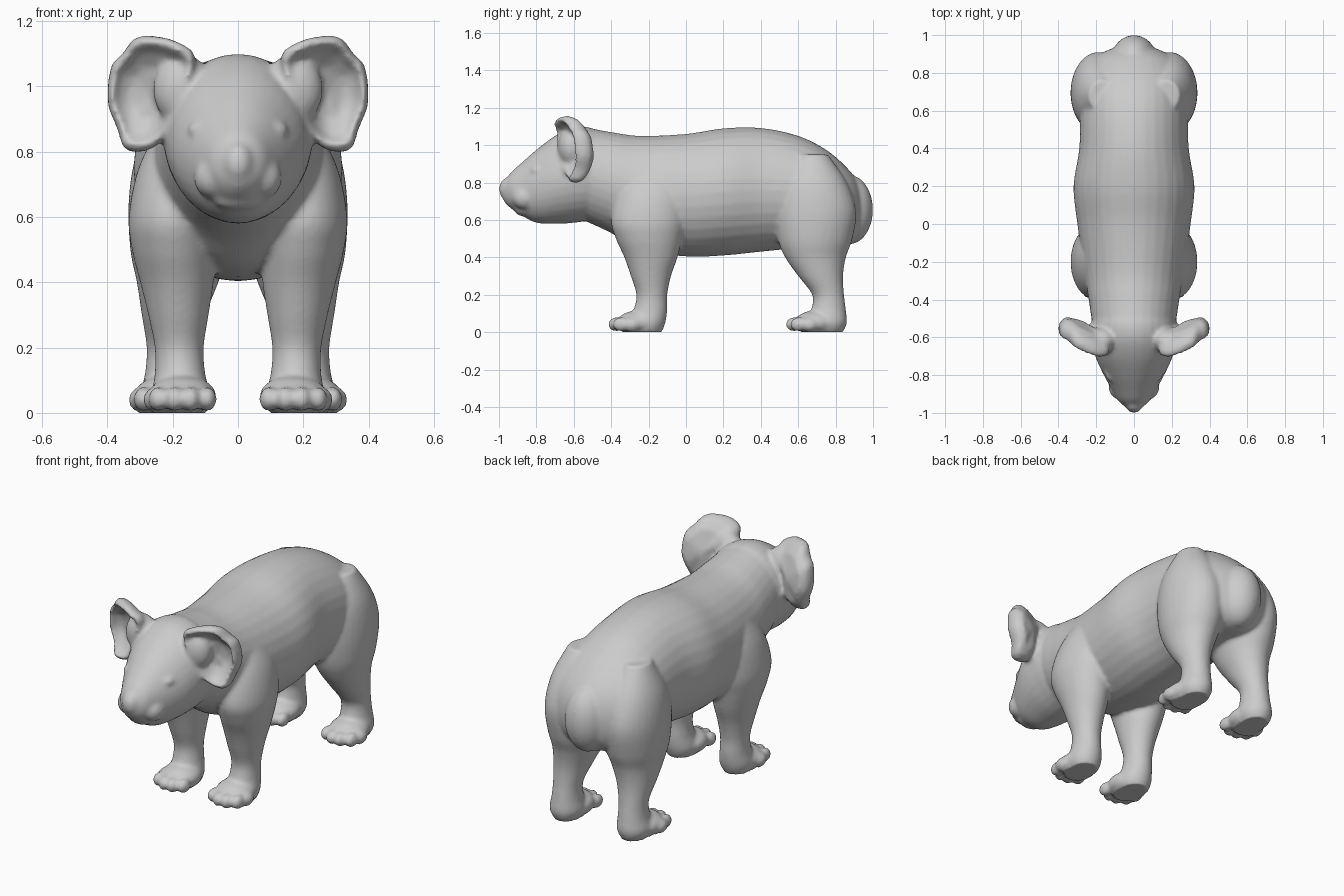
import bpy, bmesh, math
from mathutils import Vector

if "Cube" in bpy.data.objects:
    bpy.data.objects.remove(bpy.data.objects["Cube"])

fur = bpy.data.materials.new("soft grey")
fur.use_nodes = True
GREY = (0.6, 0.6, 0.6, 1)
fur.diffuse_color = GREY
fur.node_tree.nodes["Principled BSDF"].inputs["Base Color"].default_value = GREY
parts = []
SIDES = 32


def add_object(name, bm):
    bmesh.ops.recalc_face_normals(bm, faces=bm.faces)
    mesh = bpy.data.meshes.new(name)
    bm.to_mesh(mesh)
    bm.free()
    ob = bpy.data.objects.new(name, mesh)
    bpy.context.collection.objects.link(ob)
    parts.append(ob)
    return ob


def smooth_path(points, steps=5, closed=False):
    """Catmull-Rom curve through tuples of any length."""
    pts = [Vector(p) for p in points]
    n, out = len(pts), []
    for i in range(n if closed else n - 1):
        if closed:
            a, b, c, d = (pts[(i + k) % n] for k in (-1, 0, 1, 2))
        else:
            a, b, c, d = (pts[min(max(i + k, 0), n - 1)] for k in (-1, 0, 1, 2))
        for s in range(steps):
            t = s / steps
            out.append(0.5 * (2 * b + (c - a) * t + (2 * a - 5 * b + 4 * c - d) * t * t
                              + (3 * b - a - 3 * c + d) * t ** 3))
    return out if closed else out + [pts[-1]]


def skin(name, rings):
    """Closed tube through rings of points."""
    bm = bmesh.new()
    vs = [[bm.verts.new(p) for p in ring] for ring in rings]
    for r0, r1 in zip(vs, vs[1:]):
        for i in range(len(r0)):
            j = (i + 1) % len(r0)
            bm.faces.new((r0[i], r0[j], r1[j], r1[i]))
    bm.faces.new(vs[0])
    bm.faces.new(vs[-1])
    return add_object(name, bm)


def trunk(name, stations):
    """Loft along y; each station is y, bottom z, top z, half width."""
    rings = []
    for y, lo, hi, w in smooth_path(stations):
        rings.append([(w * math.cos(a), y, (lo + hi) / 2 + (hi - lo) / 2 * math.sin(a))
                      for a in (2 * math.pi * i / SIDES for i in range(SIDES))])
    return skin(name, rings)


def limb(name, stations, side):
    """Loft along z; each station is z, inner x, outer x, front y, back y."""
    rings = []
    for z, xi, xo, yf, yb in smooth_path([s for s in stations]):
        rings.append([(side * ((xi + xo) / 2 + (xo - xi) / 2 * math.cos(a)),
                       (yf + yb) / 2 + (yb - yf) / 2 * math.sin(a), z)
                      for a in (2 * math.pi * i / SIDES for i in range(SIDES))])
    return skin(name, rings)


def blob(name, centre, radii):
    bm = bmesh.new()
    bmesh.ops.create_uvsphere(bm, u_segments=24, v_segments=16, radius=1)
    for v in bm.verts:
        v.co = Vector(c + r * k for c, r, k in zip(centre, radii, v.co))
    return add_object(name, bm)


# Torso and head
trunk("torso", [(-0.66, 0.66, 1.04, 0.12), (-0.55, 0.60, 1.09, 0.21), (-0.4, 0.53, 1.07, 0.24),
                (-0.25, 0.44, 1.05, 0.265), (0, 0.405, 1.06, 0.30), (0.2, 0.41, 1.09, 0.32),
                (0.4, 0.43, 1.092, 0.29), (0.6, 0.45, 1.05, 0.285), (0.75, 0.46, 0.975, 0.28),
                (0.86, 0.47, 0.88, 0.23), (0.92, 0.52, 0.80, 0.14), (0.945, 0.6, 0.72, 0.05)])
trunk("head", [(-0.975, 0.70, 0.79, 0.035), (-0.94, 0.665, 0.85, 0.08), (-0.88, 0.625, 0.905, 0.115),
               (-0.8, 0.585, 0.975, 0.16), (-0.7, 0.58, 1.05, 0.205), (-0.6, 0.585, 1.095, 0.225),
               (-0.5, 0.61, 1.09, 0.22), (-0.42, 0.72, 1.02, 0.14)])
blob("nose", (0, -0.945, 0.765), (0.05, 0.055, 0.065))
blob("chin", (0, -0.865, 0.65), (0.075, 0.05, 0.03))
blob("tail_lump", (0, 0.875, 0.655), (0.12, 0.125, 0.185))

FORE = [(0.9, 0.12, 0.23, -0.26, -0.06), (0.75, 0.08, 0.305, -0.36, 0.0), (0.6, 0.07, 0.335, -0.40, 0.0),
        (0.5, 0.07, 0.325, -0.375, -0.02), (0.4, 0.075, 0.3, -0.33, -0.045), (0.3, 0.09, 0.275, -0.295, -0.08),
        (0.2, 0.105, 0.255, -0.265, -0.1), (0.12, 0.1, 0.255, -0.28, -0.1), (0.05, 0.085, 0.265, -0.31, -0.11),
        (0, 0.1, 0.25, -0.3, -0.13)]
HIND = [(0.95, 0.1, 0.24, 0.6, 0.76), (0.8, 0.06, 0.31, 0.51, 0.86), (0.65, 0.04, 0.335, 0.48, 0.91),
        (0.5, 0.03, 0.33, 0.49, 0.89), (0.4, 0.06, 0.31, 0.53, 0.855), (0.3, 0.1, 0.295, 0.6, 0.84),
        (0.2, 0.13, 0.28, 0.675, 0.845), (0.12, 0.13, 0.285, 0.67, 0.855), (0.05, 0.12, 0.3, 0.65, 0.86),
        (0, 0.14, 0.28, 0.66, 0.84)]
# Ear rim outline: x, y, z
RIM = [(0.13, -0.69, 1.09), (0.18, -0.7, 1.135), (0.25, -0.675, 1.155), (0.315, -0.645, 1.15),
       (0.355, -0.61, 1.10), (0.39, -0.59, 1.06), (0.4, -0.575, 0.95), (0.37, -0.58, 0.87),
       (0.345, -0.61, 0.805), (0.27, -0.62, 0.805), (0.215, -0.645, 0.86), (0.16, -0.68, 0.98)]
# Ear layers: size, push backwards from the rim
LAYERS = [(0.1, 0.06), (0.45, 0.055), (0.7, 0.025), (0.87, -0.015), (0.97, 0.0),
          (1.0, 0.03), (0.93, 0.065), (0.7, 0.1), (0.1, 0.12)]

for side, label in ((1, "left"), (-1, "right")):
    # Legs, paws and toes
    for pos, leg, x, y in (("front", FORE, 0.17, -0.26), ("hind", HIND, 0.215, 0.69)):
        limb(f"{pos}_leg_{label}", leg, side)
        blob(f"{pos}_paw_{label}", (side * x, y, 0.05), (0.105, 0.11, 0.065))
        for i in range(4):
            k = i - 1.5
            blob(f"{pos}_toe_{label}_{i + 1}",
                 (side * (x + 0.05 * k), y - 0.115 + 0.012 * k * k, 0.042),
                 (0.03, 0.045, 0.038))
        blob(f"{pos}_outer_toe_{label}", (side * (x + 0.085), y - 0.03, 0.04), (0.035, 0.05, 0.038))
    # Cupped ear
    hub = Vector((0.27, -0.635, 0.98))
    rim = smooth_path(RIM, 4, True)
    rings = []
    for size, push in LAYERS:
        ring = [hub + (p - hub) * size + Vector((0, push, 0)) for p in rim]
        rings.append([(side * p.x, p.y, p.z) for p in ring])
    skin(f"ear_{label}", rings)
    blob(f"ear_root_{label}", (side * 0.17, -0.615, 0.99), (0.09, 0.07, 0.11))
    # Brow and cheek swellings
    blob(f"brow_{label}", (side * 0.115, -0.79, 0.865), (0.04, 0.045, 0.03))
    blob(f"cheek_{label}", (side * 0.075, -0.86, 0.72), (0.06, 0.07, 0.065))

# Fuse every part into one smooth skin
bpy.ops.object.select_all(action="DESELECT")
for ob in parts:
    ob.select_set(True)
body = parts[0]
bpy.context.view_layer.objects.active = body
bpy.ops.object.join()
body.name = "animal_body"
fuse = body.modifiers.new("fuse", "REMESH")
fuse.mode = "VOXEL"
fuse.voxel_size = 0.011
soften = body.modifiers.new("soften", "SMOOTH")
soften.factor = 0.5
soften.iterations = 6
for mod in ("fuse", "soften"):
    bpy.ops.object.modifier_apply(modifier=mod)

# Keep the soles flat on the floor
for v in body.data.vertices:
    if v.co.z < 0.006:
        v.co.z = 0
body.data.materials.clear()
body.data.materials.append(fur)
bpy.ops.object.shade_smooth()
